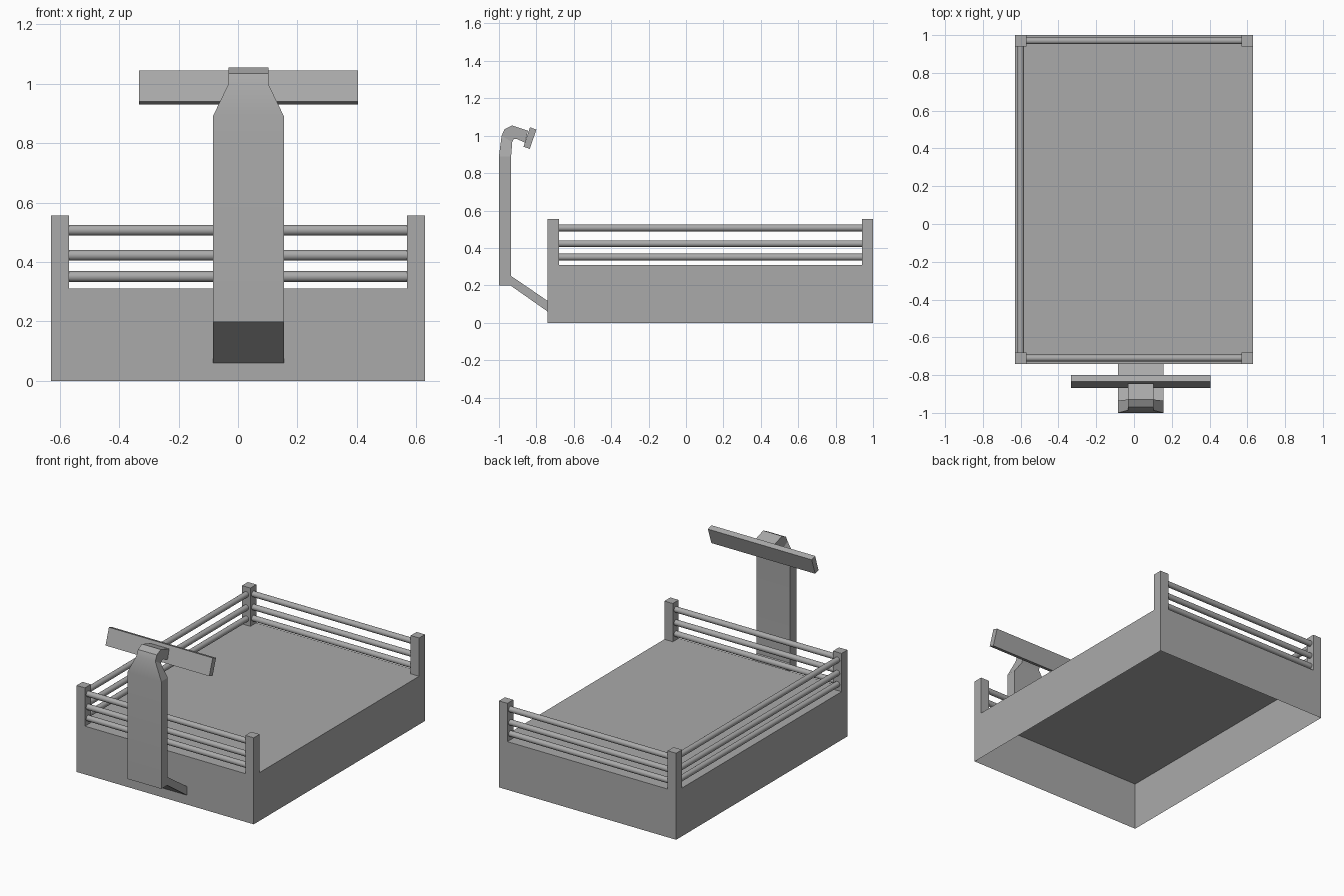
import bpy, bmesh
from mathutils import Vector

if "Cube" in bpy.data.objects:
    bpy.data.objects.remove(bpy.data.objects["Cube"], do_unlink=True)

GREY = (0.4, 0.4, 0.4, 1)
grey = bpy.data.materials.new("plain grey")
grey.use_nodes = True
grey.diffuse_color = GREY
grey.node_tree.nodes["Principled BSDF"].inputs["Base Color"].default_value = GREY

HALF_X, FRONT, BACK, DECK = 0.63, -0.74, 1.0, 0.31
POST, POST_TOP = 0.06, 0.556
MID_X = 0.035  # centre of the upright and its head panel


def finish(bm, name):
    bmesh.ops.recalc_face_normals(bm, faces=bm.faces)
    mesh = bpy.data.meshes.new(name)
    bm.to_mesh(mesh)
    bm.free()
    mesh.materials.append(grey)
    obj = bpy.data.objects.new(name, mesh)
    bpy.context.collection.objects.link(obj)
    return obj


def box(name, low, high, open_bottom=False):
    low, high = Vector(low), Vector(high)
    bm = bmesh.new()
    bmesh.ops.create_cube(bm, size=1)
    for v in bm.verts:
        v.co = (low + high) / 2 + v.co * (high - low)
    if open_bottom:
        bottom = [f for f in bm.faces if f.calc_center_median().z < low.z + 1e-4]
        bmesh.ops.delete(bm, geom=bottom, context='FACES_ONLY')
    return finish(bm, name)


def rail(name, start, end, radius=0.018):
    start, end = Vector(start), Vector(end)
    axis = end - start
    bpy.ops.mesh.primitive_cylinder_add(vertices=24, radius=radius, depth=axis.length,
                                        location=(start + end) / 2)
    obj = bpy.context.object
    obj.name = name
    obj.rotation_euler = axis.to_track_quat('Z', 'Y').to_euler()
    obj.data.materials.append(grey)
    bpy.ops.object.shade_smooth_by_angle()


def loft(name, sections):
    """Joins rectangular sections given as (outer yz, inner yz, half width)."""
    bm = bmesh.new()
    rings = []
    for outer, inner, half in sections:
        rings.append([bm.verts.new((MID_X + s * half, *p))
                      for s, p in ((-1, outer), (1, outer), (1, inner), (-1, inner))])
    for a, b in zip(rings, rings[1:]):
        for i in range(4):
            j = (i + 1) % 4
            bm.faces.new((a[i], a[j], b[j], b[i]))
    bm.faces.new(rings[0])
    bm.faces.new(rings[-1])
    return finish(bm, name)


# Hollow bed, open underneath
box("bed_base", (-HALF_X, FRONT, 0), (HALF_X, BACK, DECK), open_bottom=True)

# Corner posts
for x_name, x in (("right", -HALF_X), ("left", HALF_X - POST)):
    for y_name, y in (("front", FRONT), ("back", BACK - POST)):
        box(f"{y_name}_{x_name}_post", (x, y, DECK), (x + POST, y + POST, POST_TOP),
            open_bottom=True)

# Three rails on the front, back and right sides; the left side stays open
px, fy, by = HALF_X - POST / 2, FRONT + POST / 2, BACK - POST / 2
for level, z in (("lower", 0.351), ("middle", 0.423), ("upper", 0.507)):
    for side, y in (("front", fy), ("back", by)):
        rail(f"{side}_{level}_rail", (-px, y, z), (px, y, z))
    rail(f"right_{level}_rail", (-px, fy, z), (-px, by, z))

# Upright with tapered, curled neck
WIDE, SLIM = 0.12, 0.067
loft("upright", [
    ((-1, 0.2), (-0.935, 0.2), WIDE),
    ((-1, 0.89), (-0.935, 0.89), WIDE),
    ((-0.986, 1.0), (-0.929, 0.965), SLIM),
    ((-0.97, 1.035), (-0.922, 0.981), SLIM),
    ((-0.93, 1.055), (-0.905, 0.983), SLIM),
    ((-0.845, 1.027), (-0.861, 0.963), SLIM),
])
bpy.context.view_layer.objects.active = bpy.data.objects["upright"]
bpy.ops.object.select_all(action='DESELECT')
bpy.data.objects["upright"].select_set(True)
bpy.ops.object.shade_smooth_by_angle()

# Sloping bracket joining the upright to the bed
loft("bracket", [
    ((-0.935, 0.197), (-0.935, 0.25), WIDE),
    ((FRONT, 0.06), (FRONT, 0.117), WIDE),
])

# Tilted head panel
loft("head_panel", [
    ((-0.834, 1.045), (-0.80, 1.033), 0.369),
    ((-0.869, 0.941), (-0.835, 0.93), 0.369),
])
